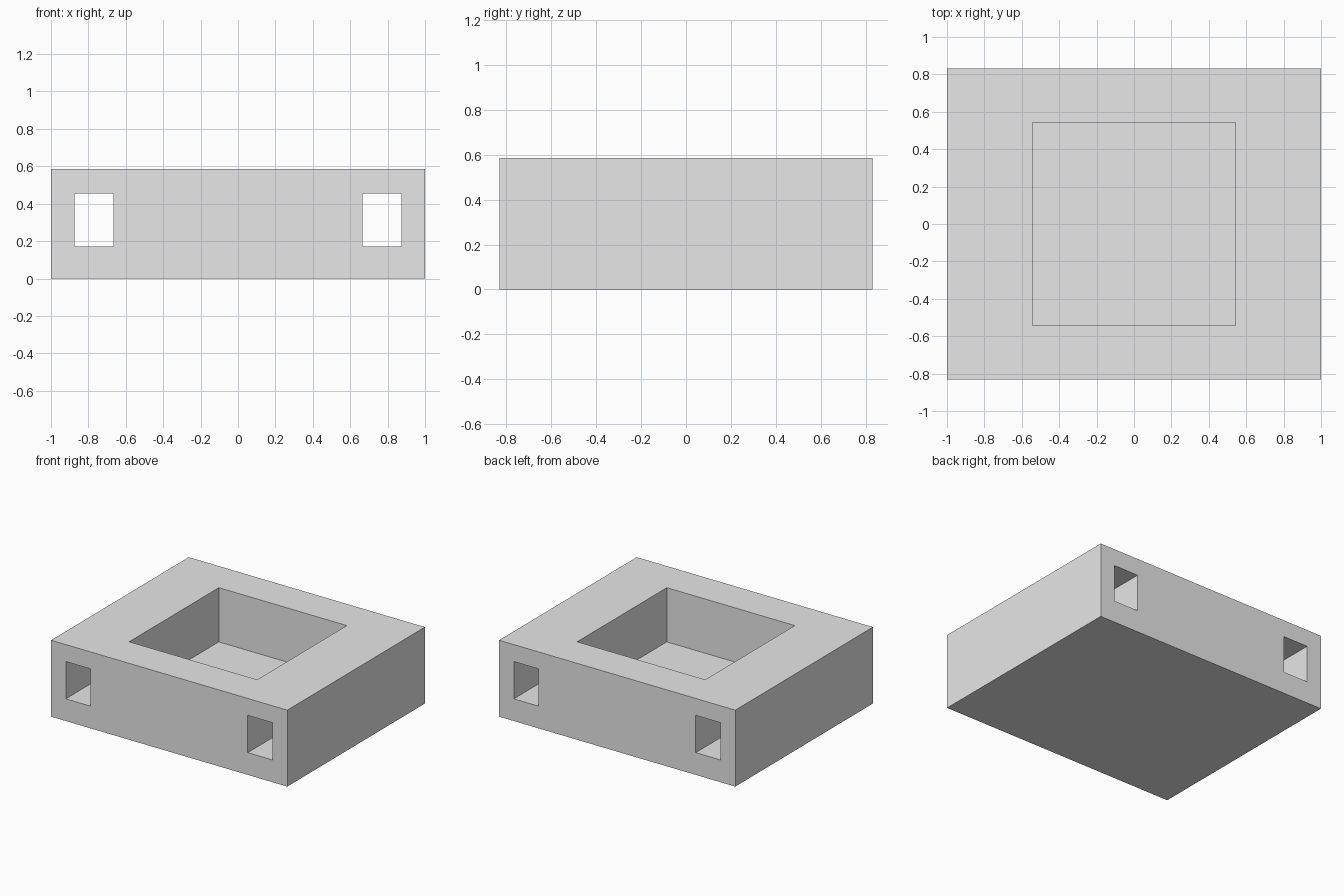
import bpy

cube = bpy.data.objects.get("Cube")
if cube:
    bpy.data.objects.remove(cube, do_unlink=True)

WIDTH, DEPTH, HEIGHT = 2.0, 1.664, 0.585
FLOOR = 0.17          # shared level of the pocket floor and slot sills
SLOT_TOP = 0.455

# Single plain grey
grey = bpy.data.materials.new("light grey")
grey.use_nodes = True
grey.diffuse_color = (0.8, 0.8, 0.8, 1)
grey.node_tree.nodes["Principled BSDF"].inputs["Base Color"].default_value = (0.8, 0.8, 0.8, 1)


def box(name, x, width, depth, bottom, top):
    """Box centred on y = 0, between two heights."""
    bpy.ops.mesh.primitive_cube_add(size=1, location=(x, 0, (bottom + top) / 2))
    obj = bpy.context.object
    obj.name = name
    obj.scale = (width, depth, top - bottom)
    bpy.ops.object.transform_apply(location=False, rotation=False, scale=True)
    obj.data.materials.append(grey)
    return obj


# Solid block
block = box("block", 0, WIDTH, DEPTH, 0, HEIGHT)

# Square top pocket and the two front-to-back slots
cutters = [box("pocket_cutter", 0, 1.084, 1.084, FLOOR, HEIGHT + 0.2)]
for side, name in ((-1, "right_slot_cutter"), (1, "left_slot_cutter")):
    cutters.append(box(name, side * 0.77, 0.21, DEPTH + 0.2, FLOOR, SLOT_TOP))

# Cut each opening out of the block
for cutter in cutters:
    cutter.hide_render = True
    bpy.context.view_layer.objects.active = block
    cut = block.modifiers.new(cutter.name, "BOOLEAN")
    cut.operation = "DIFFERENCE"
    cut.solver = "EXACT"
    cut.object = cutter
    bpy.ops.object.modifier_apply(modifier=cut.name)
    bpy.data.objects.remove(cutter, do_unlink=True)
